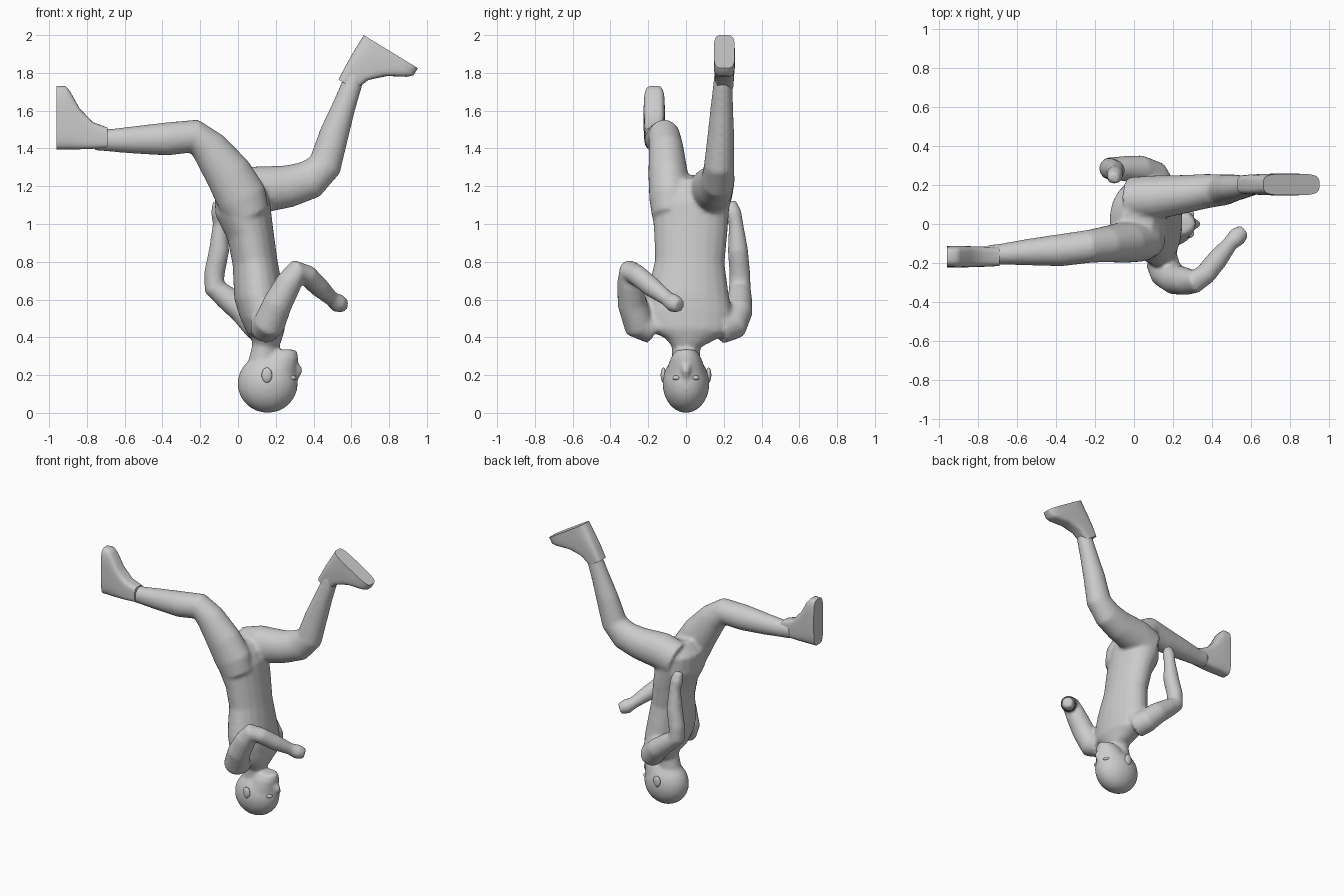
import bpy, bmesh, math
from mathutils import Vector, Matrix

Y = Vector((0, 1, 0))


def loft(bm, rings, axis=None, power=2.0, sides=20):
    """Closed tube through rings (x, y, z, half depth, half width along y)."""
    pts = [Vector(r[:3]) for r in rings]
    loops = []
    for i, r in enumerate(rings):
        t = axis or (pts[min(i + 1, len(pts) - 1)] - pts[max(i - 1, 0)]).normalized()
        u = (Y - t * Y.dot(t)).normalized()
        v = t.cross(u)
        loop = []
        for k in range(sides):
            a = 2 * math.pi * (k + 0.5) / sides
            c, s = math.cos(a), math.sin(a)
            c = math.copysign(abs(c) ** (2 / power), c)
            s = math.copysign(abs(s) ** (2 / power), s)
            loop.append(bm.verts.new(pts[i] + v * c * r[3] + u * s * r[4]))
        loops.append(loop)
    faces = [bm.faces.new(loops[0][::-1]), bm.faces.new(loops[-1])]
    for a, b in zip(loops, loops[1:]):
        for k in range(sides):
            n = (k + 1) % sides
            faces.append(bm.faces.new((a[k], a[n], b[n], b[k])))
    bmesh.ops.recalc_face_normals(bm, faces=faces)


def ball(bm, centre, radii):
    m = Matrix.Translation(centre) @ Matrix.Diagonal((*radii, 1))
    bmesh.ops.create_uvsphere(bm, u_segments=24, v_segments=16, radius=1, matrix=m)


def finish(bm, name, angle=40):
    me = bpy.data.meshes.new(name)
    bm.to_mesh(me)
    bm.free()
    ob = bpy.data.objects.new(name, me)
    bpy.context.collection.objects.link(ob)
    bpy.ops.object.select_all(action='DESELECT')
    ob.select_set(True)
    bpy.context.view_layer.objects.active = ob
    bpy.ops.object.shade_smooth_by_angle(angle=math.radians(angle))
    return ob


body = bmesh.new()

# torso, from neck (low) to pelvis (high)
loft(body, [(.13, 0, .27, .075, .075), (.145, 0, .35, .07, .075), (.15, .005, .385, .08, .12),
            (.15, .01, .43, .1, .22), (.13, .01, .52, .12, .235), (.11, .01, .62, .132, .22),
            (.09, .02, .8, .12, .185), (.065, .025, .95, .125, .195), (.025, .025, 1.08, .15, .205),
            (.01, .025, 1.18, .135, .19), (.02, .025, 1.25, .08, .12)])

# near leg, bent backwards
loft(body, [(.06, -.08, 1.04, .11, .1), (.02, -.085, 1.14, .135, .11), (-.05, -.095, 1.265, .125, .105),
            (-.15, -.105, 1.4, .1, .092), (-.23, -.115, 1.465, .09, .085), (-.38, -.135, 1.45, .088, .083),
            (-.55, -.145, 1.445, .073, .068), (-.68, -.155, 1.443, .06, .054), (-.76, -.16, 1.45, .06, .05)])

# far leg, thigh forward
loft(body, [(-.02, .125, 1.14, .13, .115), (.1, .135, 1.18, .127, .115), (.27, .155, 1.2, .112, .098),
            (.38, .17, 1.235, .105, .088), (.46, .175, 1.31, .09, .08), (.51, .185, 1.48, .078, .07),
            (.56, .19, 1.62, .063, .06), (.6, .195, 1.73, .055, .052), (.62, .2, 1.8, .055, .05)])

# arms
near_arm = [(.14, -.18, .45, .085), (.165, -.25, .47, .085), (.21, -.285, .58, .078), (.27, -.295, .69, .07),
            (.315, -.295, .755, .06), (.365, -.26, .73, .055), (.43, -.18, .665, .053), (.495, -.1, .605, .04),
            (.53, -.065, .58, .05), (.565, -.035, .565, .036)]
far_arm = [(.13, .18, .45, .085), (.1, .25, .465, .08), (.03, .28, .54, .074), (-.06, .285, .61, .064),
           (-.125, .285, .665, .058), (-.125, .285, .74, .055), (-.1, .275, .86, .054), (-.095, .265, 1.0, .039),
           (-.1, .25, 1.06, .044), (-.105, .235, 1.12, .03)]
for arm in (near_arm, far_arm):
    loft(body, [(*p, p[3]) for p in arm])

# cranium, jaw and nose
ball(body, (.157, 0, .155), (.16, .124, .155))
loft(body, [(.17, 0, .14, .14, .115), (.195, 0, .23, .117, .102), (.22, 0, .29, .1, .082),
            (.24, 0, .335, .072, .052)], axis=Vector((0, 0, 1)))
loft(body, [(.295, 0, .17, .018, .014), (.318, 0, .225, .028, .024), (.308, 0, .25, .022, .024)])

ob = finish(body, "body")
rm = ob.modifiers.new("blend", 'REMESH')
rm.mode = 'VOXEL'
rm.voxel_size = .012
rm.use_smooth_shade = True
sm = ob.modifiers.new("soften", 'SMOOTH')
sm.factor = .5
sm.iterations = 6

# eyes and ears
for side, label in ((-1, "near"), (1, "far")):
    bm = bmesh.new()
    ball(bm, (.283, side * .048, .185), (.026, .024, .015))
    finish(bm, label + "_eye")
    bm = bmesh.new()
    ball(bm, (.153, side * .12, .2), (.028, .014, .04))
    finish(bm, label + "_ear")


# feet, stacked from sole to ankle: (height, heel, toe, half width)
def foot(name, heel, along, up):
    heel, along, up = Vector(heel), Vector(along), Vector(up)
    rings = []
    for h, a, b, w in ((0, 0, .337, .055), (.045, 0, .337, .056), (.07, 0, .31, .056), (.12, 0, .22, .054),
                       (.19, .003, .145, .052), (.27, .008, .115, .048)):
        rings.append((*(heel + along * (a + b) / 2 + up * h), (b - a) / 2, w))
    bm = bmesh.new()
    loft(bm, rings, axis=up, power=4, sides=24)
    finish(bm, name, 50)


foot("near_foot", (-.96, -.168, 1.395), (0, 0, 1), (1, 0, 0))
foot("far_foot", (.665, .203, 2.0), (.854, 0, -.52), (-.52, 0, -.854))
